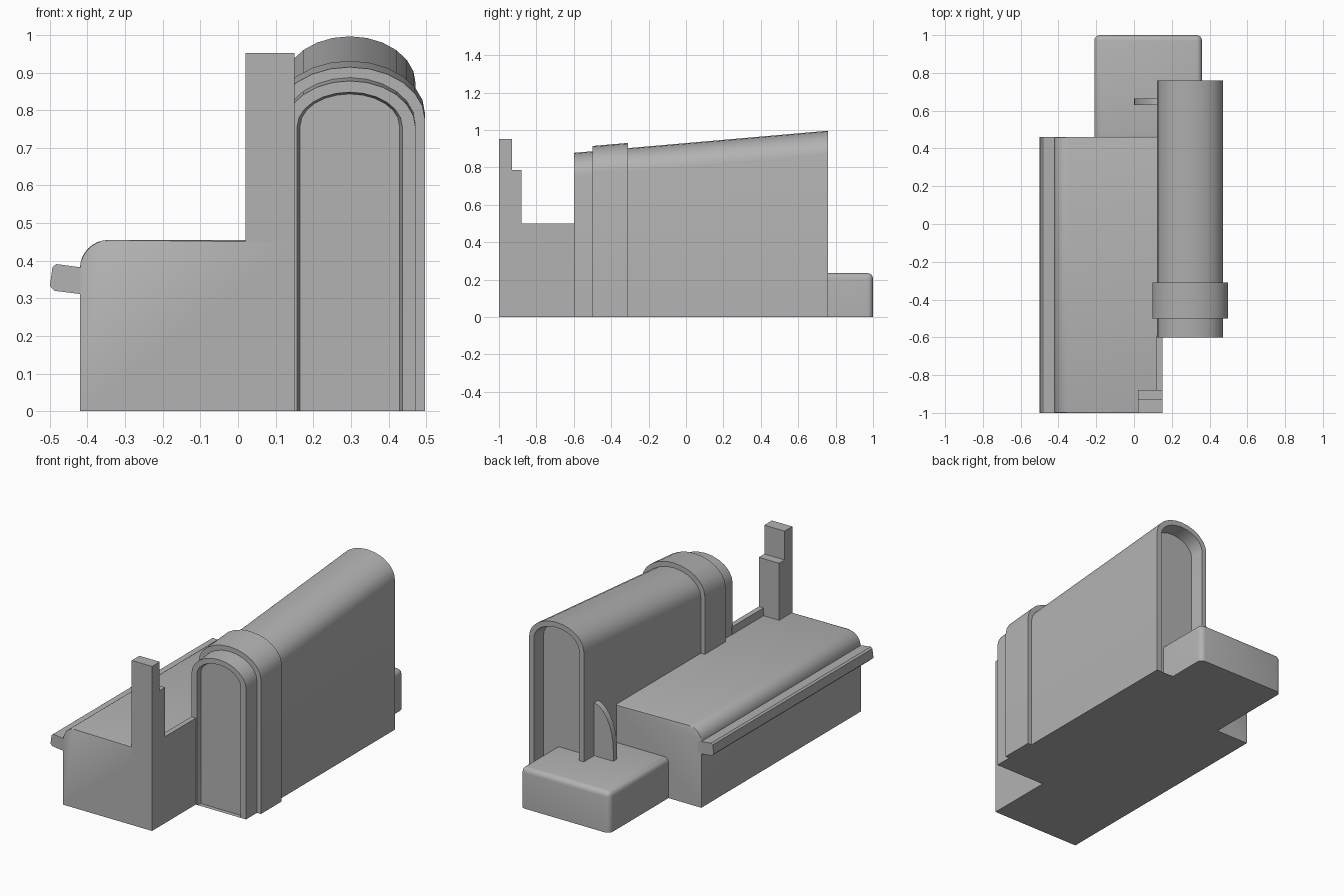
import bpy, bmesh, math

if "Cube" in bpy.data.objects:
    bpy.data.objects.remove(bpy.data.objects["Cube"], do_unlink=True)

GREY = (0.45, 0.45, 0.45, 1)
mat = bpy.data.materials.new("plain grey")
mat.use_nodes = True
mat.diffuse_color = GREY
mat.node_tree.nodes["Principled BSDF"].inputs["Base Color"].default_value = GREY

CX = 0.297       # centre line of the vaulted hall
SLOPE = 0.087    # rise of its roof towards the back


def finish(name, bm):
    bmesh.ops.recalc_face_normals(bm, faces=bm.faces)
    mesh = bpy.data.meshes.new(name)
    bm.to_mesh(mesh)
    bm.free()
    mesh.materials.append(mat)
    ob = bpy.data.objects.new(name, mesh)
    bpy.context.collection.objects.link(ob)
    bpy.ops.object.select_all(action='DESELECT')
    ob.select_set(True)
    bpy.context.view_layer.objects.active = ob
    bpy.ops.object.shade_smooth_by_angle(angle=math.radians(32))
    return ob


def extrude(name, profile, y0, y1, bevel=0.0, segments=1, pick=None):
    """Extrude an (x, z) profile along y, rounding the edges chosen by pick."""
    bm = bmesh.new()
    ends = [[bm.verts.new((x, y, z)) for x, z in profile] for y in (y0, y1)]
    n = len(profile)
    for ring in ends:
        bm.faces.new(ring)
    for i in range(n):
        j = (i + 1) % n
        bm.faces.new((ends[0][i], ends[0][j], ends[1][j], ends[1][i]))
    if bevel:
        edges = [e for e in bm.edges if pick(*(v.co for v in e.verts))]
        bmesh.ops.bevel(bm, geom=edges, offset=bevel, segments=segments,
                        profile=0.5, affect='EDGES')
    return finish(name, bm)


def box(name, x0, x1, y0, y1, z0, z1, **kw):
    return extrude(name, [(x0, z0), (x1, z0), (x1, z1), (x0, z1)], y0, y1, **kw)


def arch(half, spring, rise, steps=12):
    pts = [(CX - half, 0)]
    for i in range(steps + 1):
        a = math.pi * (1 - i / steps)
        pts.append((CX + half * math.cos(a), spring + rise * math.sin(a)))
    return pts + [(CX + half, 0)]


def vault(name, rings, floor):
    """Join arches (y, half width, spring, rise); floor is the ring pair with a base."""
    bm = bmesh.new()
    loops = [[bm.verts.new((x, y, z)) for x, z in arch(h, s + SLOPE * y, r)]
             for y, h, s, r in rings]
    for k, (a, b) in enumerate(zip(loops, loops[1:])):
        for i in range(len(a) - 1):
            bm.faces.new((a[i], a[i + 1], b[i + 1], b[i]))
        if k == floor:
            bm.faces.new((a[-1], a[0], b[0], b[-1]))
    bm.faces.new(loops[0])
    bm.faces.new(loops[-1])
    return finish(name, bm)


# Vaulted hall with a recessed panel at each end
vault("vaulted_hall", [
    (-0.575, 0.132, 0.808, 0.085),
    (-0.600, 0.140, 0.808, 0.092),
    (-0.600, 0.175, 0.805, 0.125),
    (0.760, 0.175, 0.805, 0.125),
    (0.760, 0.145, 0.800, 0.100),
    (0.680, 0.138, 0.800, 0.095)], floor=2)

# Raised band around the hall
vault("hall_band", [(-0.50, 0.20, 0.818, 0.14), (-0.31, 0.20, 0.818, 0.14)], floor=0)

# Low wing with one rounded eave
R = 0.075
eave = [(-0.42 + R - R * math.cos(a), 0.38 + R * math.sin(a))
        for a in (math.pi / 2 * i / 8 for i in range(9))]
extrude("low_wing", [(0.15, 0), (-0.42, 0)] + eave + [(0.15, 0.455)], -1.0, 0.46,
        bevel=0.006, segments=2,
        pick=lambda a, b: a.z > 0.37 and b.z > 0.37 and abs(a.y - b.y) < 0.01)

# Sloping rail along the eave
extrude("eave_rail", [(-0.40, 0.38), (-0.483, 0.391), (-0.493, 0.383),
                      (-0.50, 0.332), (-0.488, 0.32), (-0.40, 0.309)], -1.0, 0.46)

# Stepped tower and parapet on the wing
box("tower_tall_step", 0.02, 0.15, -1.0, -0.93, 0.40, 0.952)
box("tower_low_step", 0.02, 0.15, -0.935, -0.88, 0.40, 0.785)
box("parapet", 0.12, 0.15, -0.89, -0.59, 0.40, 0.50)

# Rounded block at the back
box("rear_block", -0.21, 0.36, 0.44, 1.0, 0, 0.235, bevel=0.03, segments=4,
    pick=lambda a, b: max(a.z, b.z) > 0.2 and (a.y > 0.9 or b.y > 0.9
                                              or min(a.z, b.z) > 0.2))

# Curved fin beside the hall
fin = [(0.14 - 0.14 * math.cos(a), 0.30 + 0.245 * math.sin(a))
       for a in (math.pi / 2 * i / 8 for i in range(9))]
extrude("fin", [(0.14, 0.20), (0.0, 0.20)] + fin, 0.63, 0.665)
